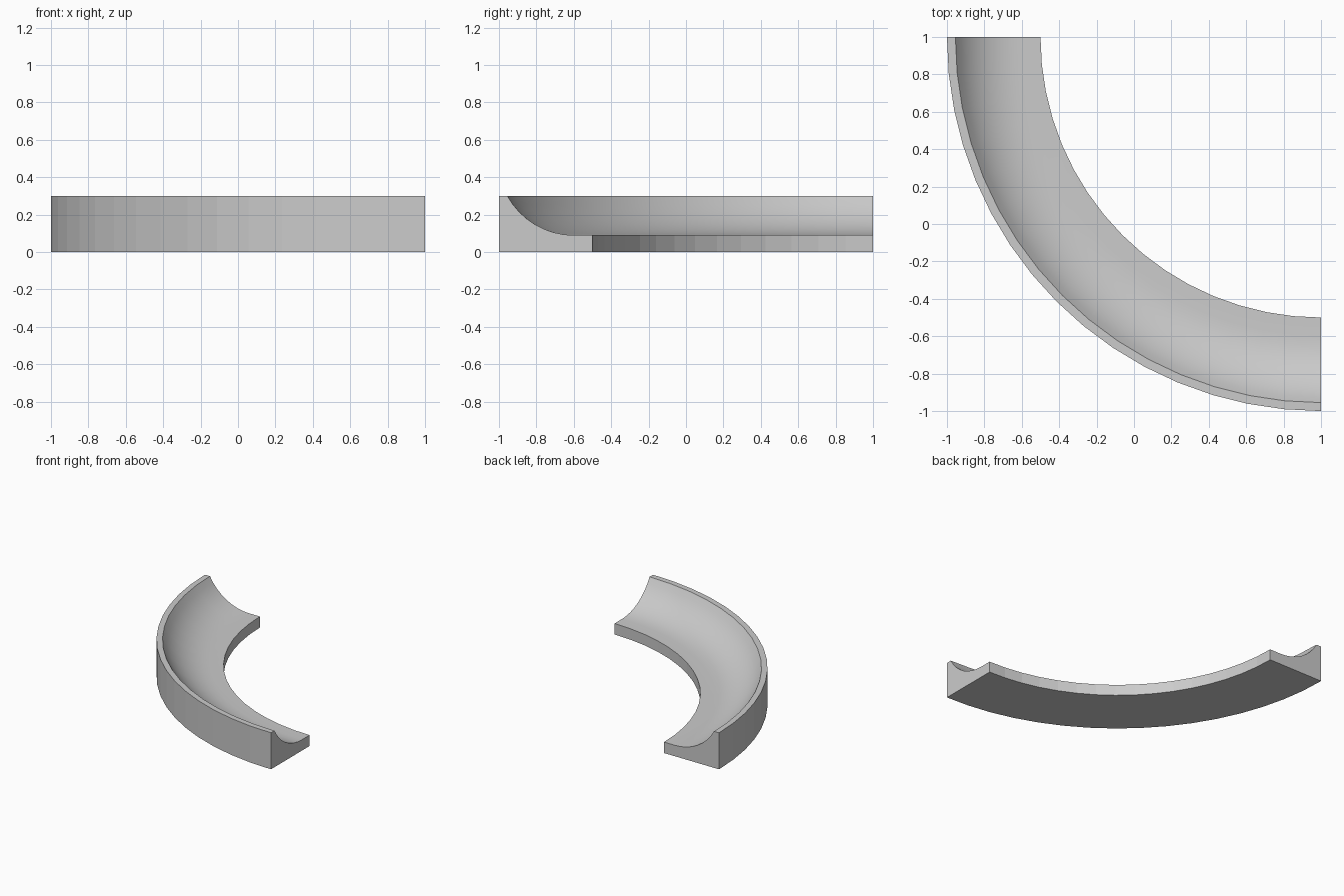
import bpy
import bmesh
import math
from mathutils import Matrix, Vector

cube = bpy.data.objects.get("Cube")
if cube:
    bpy.data.objects.remove(cube)

# One plain grey material
grey = bpy.data.materials.new("light grey")
grey.use_nodes = True
color = (0.6, 0.6, 0.6, 1)
grey.diffuse_color = color
grey.node_tree.nodes["Principled BSDF"].inputs["Base Color"].default_value = color

# Cross-section (radius, height): low inner lip, curved trough, tall outer wall
INNER, OUTER, LIP, TOP = 1.5, 2.0, 0.09, 0.3
FLAT_END, RIM = 1.6, 1.955
run, rise = RIM - FLAT_END, TOP - LIP
bend = (run ** 2 + rise ** 2) / (2 * rise)
sweep = math.asin(run / bend)
STEPS, SEGMENTS = 8, 16

profile = [(INNER, 0), (INNER, LIP)]
for i in range(STEPS + 1):
    a = sweep * i / STEPS
    profile.append((FLAT_END + bend * math.sin(a), LIP + bend * (1 - math.cos(a))))
profile += [(OUTER, TOP), (OUTER, 0)]

# Sweep the cross-section through a quarter turn about the corner
pivot = Vector((1, 1, 0))
bm = bmesh.new()
rings = []
for s in range(SEGMENTS + 1):
    turn = Matrix.Rotation(math.pi + math.pi / 2 * s / SEGMENTS, 3, "Z")
    rings.append([bm.verts.new(pivot + turn @ Vector((r, 0, z))) for r, z in profile])

count = len(profile)
trough = range(1, STEPS + 2)
for a, b in zip(rings, rings[1:]):
    for i in range(count):
        j = (i + 1) % count
        face = bm.faces.new((a[i], a[j], b[j], b[i]))
        face.smooth = i in trough  # rounded trough, faceted walls

# Flat end caps
bm.faces.new(rings[0])
bm.faces.new(reversed(rings[-1]))
bmesh.ops.recalc_face_normals(bm, faces=bm.faces)

mesh = bpy.data.meshes.new("curved_channel")
bm.to_mesh(mesh)
bm.free()
mesh.materials.append(grey)
channel = bpy.data.objects.new("curved_channel", mesh)
bpy.context.collection.objects.link(channel)
